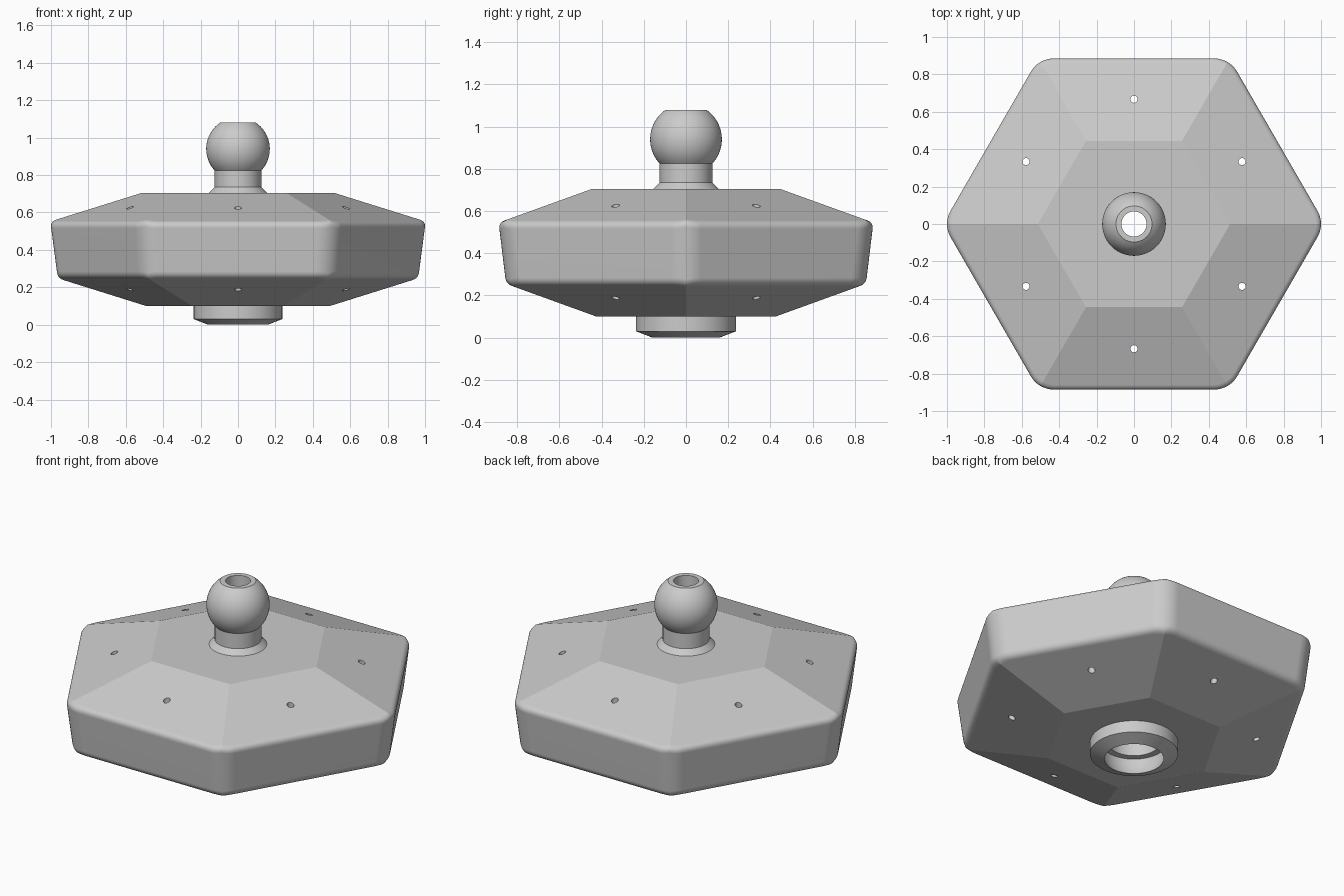
import bpy, bmesh
from math import sin, cos, radians, pi, asin, acos, degrees
from mathutils import Vector

cube = bpy.data.objects.get("Cube")
if cube:
    bpy.data.objects.remove(cube, do_unlink=True)

grey = bpy.data.materials.new("light grey")
grey.use_nodes = True
colour = (0.6, 0.6, 0.6, 1)
grey.diffuse_color = colour
grey.node_tree.nodes["Principled BSDF"].inputs["Base Color"].default_value = colour


def make_object(name, bm):
    bmesh.ops.recalc_face_normals(bm, faces=bm.faces)
    mesh = bpy.data.meshes.new(name)
    bm.to_mesh(mesh)
    bm.free()
    mesh.materials.append(grey)
    obj = bpy.data.objects.new(name, mesh)
    bpy.context.collection.objects.link(obj)
    return obj


def activate(obj):
    bpy.ops.object.select_all(action='DESELECT')
    obj.select_set(True)
    bpy.context.view_layer.objects.active = obj


def smooth(obj, angle):
    activate(obj)
    bpy.ops.object.shade_smooth_by_angle(angle=radians(angle))


def lathe(name, profile, segments=64):
    """Revolve a closed (radius, z) profile about the z axis."""
    bm = bmesh.new()
    rings = [[bm.verts.new((r * cos(2 * pi * i / segments), r * sin(2 * pi * i / segments), z))
              for i in range(segments)] for r, z in profile]
    for j, ring in enumerate(rings):
        below = rings[(j + 1) % len(rings)]
        for i in range(segments):
            n = (i + 1) % segments
            bm.faces.new((ring[i], ring[n], below[n], below[i]))
    obj = make_object(name, bm)
    smooth(obj, 25)
    return obj


def sphere_arc(centre, radius, start, end, steps):
    angles = [radians(start + (end - start) * i / steps) for i in range(steps + 1)]
    return [(radius * cos(a), centre + radius * sin(a)) for a in angles]


def rounded_edge(before, corner, after, setback=0.03, steps=6):
    """Soft curve that replaces one corner of the body's side profile."""
    c = Vector(corner)
    p = c + (Vector(before) - c).normalized() * setback
    q = c + (Vector(after) - c).normalized() * setback
    return [p * (1 - t) ** 2 + c * 2 * t * (1 - t) + q * t * t
            for t in (i / steps for i in range(steps + 1))]


# Hexagonal body: sloped faces above and below, rounded corners and rims
CORNER, STEPS, SLOPE = 0.14, 8, 0.361
bottom, low, high, top = (0.425, 0.10), (0.853, 0.255), (0.888, 0.545), (0.445, 0.705)
C30 = cos(radians(30))
bm = bmesh.new()


def rounded_ring(apothem, z, lift):
    ring = []
    for k in range(6):
        a = radians(60 * k)
        centre = (apothem - CORNER) / C30
        for i in range(STEPS + 1):
            t = radians(-30 + 60 * i / STEPS)
            x = centre * cos(a) + CORNER * cos(a + t)
            y = centre * sin(a) + CORNER * sin(a + t)
            # Keep corner points on the planes of the sloped faces
            reach = max(x * cos(radians(30 + 60 * s)) + y * sin(radians(30 + 60 * s))
                        for s in range(6))
            ring.append(bm.verts.new((x, y, z + lift * SLOPE * (apothem - reach))))
    return ring


def cap(apothem, z, outline):
    inner = [bm.verts.new((apothem / C30 * cos(radians(60 * k)),
                           apothem / C30 * sin(radians(60 * k)), z)) for k in range(6)]
    bm.faces.new(inner)
    per = STEPS + 1
    for k in range(6):
        rim = [outline[(k * per + STEPS // 2 + i) % len(outline)] for i in range(per + 1)]
        bm.faces.new(rim + [inner[(k + 1) % 6], inner[k]])


rings = [rounded_ring(p.x, p.y, -1) for p in rounded_edge(bottom, low, high)]
rings += [rounded_ring(p.x, p.y, 1) for p in rounded_edge(low, high, top)]
for lower, upper in zip(rings, rings[1:]):
    for i in range(len(lower)):
        n = (i + 1) % len(lower)
        bm.faces.new((lower[i], lower[n], upper[n], upper[i]))
cap(*bottom, rings[0])
cap(*top, rings[-1])
body = make_object("hexagonal_body", bm)

# Six small through holes and the central bore
bm = bmesh.new()


def add_drill(x, y, radius, segments):
    made = bmesh.ops.create_cone(bm, cap_ends=True, segments=segments,
                                 radius1=radius, radius2=radius, depth=2)
    bmesh.ops.translate(bm, verts=made["verts"], vec=(x, y, 0.4))


add_drill(0, 0, 0.14, 48)
for k in range(6):
    a = radians(30 + 60 * k)
    add_drill(0.667 * cos(a), 0.667 * sin(a), 0.019, 20)
cutter = make_object("hole_cutter", bm)
cutter.hide_render = True
cut = body.modifiers.new("holes", 'BOOLEAN')
cut.operation = 'DIFFERENCE'
cut.solver = 'EXACT'
cut.object = cutter
activate(body)
bpy.ops.object.modifier_apply(modifier=cut.name)
bpy.data.objects.remove(cutter, do_unlink=True)
smooth(body, 17)
weighted = body.modifiers.new("flat_face_normals", 'WEIGHTED_NORMAL')
weighted.keep_sharp = True

# Ball stud on top: truncated ball, neck and flared foot around the bore
BORE, MIDDLE = 0.067, 0.4
ball = sphere_arc(0.94, 0.17, degrees(asin(0.14 / 0.17)), -degrees(acos(0.125 / 0.17)), 18)
lathe("ball_stud", [(BORE, 1.08)] + ball +
      [(0.125, 0.735), (0.157, 0.703), (0.157, MIDDLE), (BORE, MIDDLE)])

# Chamfered boss underneath with a spherical socket
socket = sphere_arc(0.08, 0.178, -degrees(asin(0.08 / 0.178)),
                    degrees(acos(BORE / 0.178)), 18)
lathe("socket_boss", [(BORE, MIDDLE), (0.237, MIDDLE), (0.237, 0.03)] + socket)
